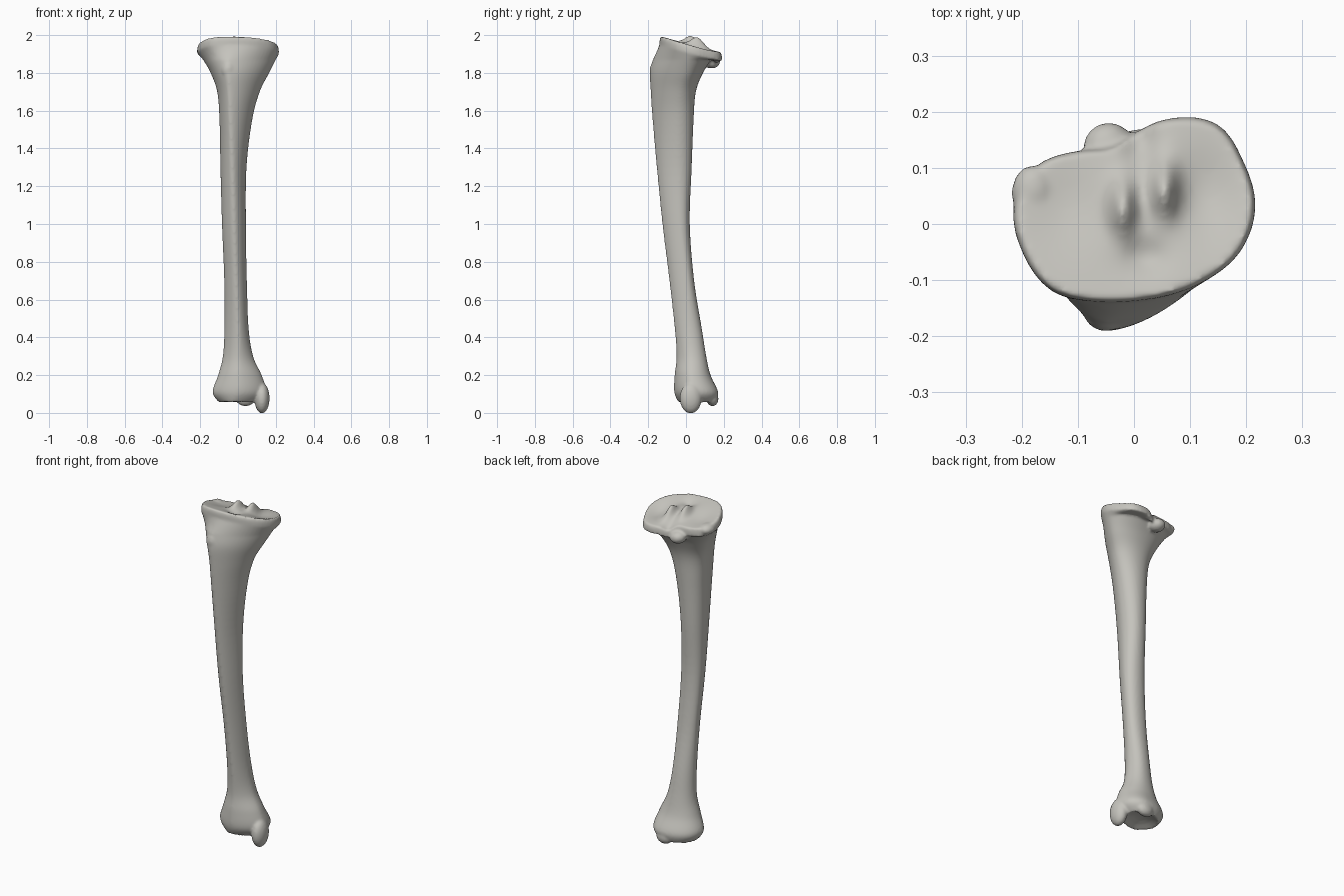
import bpy, bmesh, math
from mathutils import Matrix, Vector

if "Cube" in bpy.data.objects:
    bpy.data.objects.remove(bpy.data.objects["Cube"], do_unlink=True)

SIDES = 64

# Shaft sections: height, x min, x max, y front, y back, crest x, back ridge x, y of widest point
SECTIONS = [
    (0.055, -0.10, 0.11, -0.04, 0.155, -0.02, 0.03, 0.05),
    (0.11, -0.135, 0.15, -0.062, 0.17, 0.0, 0.04, 0.04),
    (0.2, -0.105, 0.125, -0.06, 0.13, 0.0, 0.02, 0.03),
    (0.3, -0.08, 0.08, -0.05, 0.107, 0.0, 0.01, 0.03),
    (0.45, -0.072, 0.056, -0.06, 0.083, 0.0, 0.0, 0.02),
    (0.7, -0.073, 0.047, -0.088, 0.043, -0.01, -0.01, 0.0),
    (1.0, -0.085, 0.042, -0.125, 0.02, -0.02, -0.02, -0.03),
    (1.3, -0.093, 0.045, -0.155, 0.03, -0.03, -0.02, -0.04),
    (1.55, -0.098, 0.075, -0.177, 0.04, -0.04, -0.01, -0.04),
    (1.7, -0.11, 0.115, -0.187, 0.052, -0.045, 0.0, -0.03),
    (1.8, -0.145, 0.165, -0.19, 0.09, -0.05, 0.02, 0.0),
    (1.87, -0.185, 0.2, -0.175, 0.135, -0.05, 0.04, 0.02),
]

# Radii of the two-lobed plateau, at equal angles from the model's left
PLATEAU = [0.217, 0.212, 0.21, 0.172, 0.132, 0.115, 0.142, 0.19,
           0.215, 0.215, 0.21, 0.183, 0.168, 0.17, 0.184, 0.206]
CENTRE = Vector((0, 0.03))


def catmull(a, b, c, d, t):
    return b + 0.5 * t * (c - a + t * (2 * a - 5 * b + 4 * c - d + t * (3 * (b - c) + d - a)))


def section_at(i, t):
    pick = [SECTIONS[min(max(i + k, 0), len(SECTIONS) - 1)] for k in (-1, 0, 1, 2)]
    return [catmull(*values, t) for values in zip(*pick)]


def section_ring(section):
    """Four superellipse quarters, pointed at the front crest and full at the back."""
    z, x0, x1, y0, y1, crest, ridge, mid = section
    ring = []
    for k in range(SIDES):
        a = math.tau * k / SIDES
        c, s = math.cos(a), math.sin(a)
        power = 2 / (1.65 if s < 0 else 2.1)
        u, v = abs(c) ** power, abs(s) ** power
        pole = ridge if s > 0 else crest
        x = pole + u * ((x1 if c > 0 else x0) - pole)
        y = mid + v * ((y1 if s > 0 else y0) - mid)
        ring.append(Vector((x, y, z)))
    return ring


def bump(x, y, cx, cy, wx, wy):
    return math.exp(-((x - cx) / wx) ** 2 - ((y - cy) / wy) ** 2)


def plateau_height(x, y):
    """Backward slope with two shallow dishes, twin spines and a front groove."""
    z = 1.958 - 0.26 * y
    z -= 0.022 * bump(x, y, 0.13, 0.05, 0.06, 0.08)
    z -= 0.012 * bump(x, y, -0.12, 0.03, 0.06, 0.07)
    z += 0.05 * bump(x, y, -0.02, 0.03, 0.022, 0.045)
    z += 0.056 * bump(x, y, 0.055, 0.06, 0.022, 0.045)
    z -= 0.018 * bump(x, y, 0.02, -0.06, 0.04, 0.03)
    z -= 0.025 * bump(x, y, 0.01, 0.15, 0.03, 0.04)
    return z


def plateau_ring(scale, drop):
    ring = []
    n = len(PLATEAU)
    for k in range(SIDES):
        i, t = divmod(k * n / SIDES, 1)
        r = catmull(*[PLATEAU[(int(i) + j) % n] for j in (-1, 0, 1, 2)], t) * scale
        a = math.tau * k / SIDES
        x, y = CENTRE.x + r * math.cos(a), CENTRE.y + r * math.sin(a)
        ring.append(Vector((x, y, plateau_height(x, y) - drop)))
    return ring


rings = []
# Hollow ankle socket, from its middle out to the rim
for s in (0.05, 0.3, 0.6, 0.85):
    ring = section_ring(SECTIONS[0])
    mid = sum(ring, Vector()) / SIDES
    rings.append([mid + (p - mid) * s + Vector((0, 0, 0.025 * (1 - s * s))) for p in ring])

# Shaft
STEPS = 6
for i in range(len(SECTIONS) - 1):
    rings += [section_ring(section_at(i, k / STEPS)) for k in range(STEPS)]
rings.append(section_ring(SECTIONS[-1]))

# Knee rim and plateau, from the edge in to the middle
rings += [plateau_ring(1.0, 0.045), plateau_ring(0.995, 0.02), plateau_ring(0.965, 0.0)]
rings += [plateau_ring(1 - k / 16, 0.0) for k in range(1, 16)]

bm = bmesh.new()
loops = [[bm.verts.new(p) for p in ring] for ring in rings]
for low, high in zip(loops, loops[1:]):
    for k in range(SIDES):
        j = (k + 1) % SIDES
        bm.faces.new((low[k], low[j], high[j], high[k]))
bm.faces.new(loops[0][::-1])
bm.faces.new(loops[-1])


def add_knob(centre, radii, tilt=0.0):
    matrix = (Matrix.Translation(centre) @ Matrix.Rotation(tilt, 4, 'Y')
              @ Matrix.Diagonal((*radii, 1)))
    bmesh.ops.create_icosphere(bm, subdivisions=4, radius=1, matrix=matrix)


add_knob((0.127, 0.025, 0.078), (0.04, 0.058, 0.081))         # inner ankle knob
add_knob((0.04, 0.14, 0.075), (0.05, 0.032, 0.04))            # rear ankle lip
add_knob((-0.045, 0.135, 1.86), (0.046, 0.046, 0.036), 0.2)   # outer rear knee facet
add_knob((-0.05, -0.155, 1.815), (0.04, 0.036, 0.055))        # front knee bump
add_knob((-0.18, 0.055, 1.915), (0.038, 0.05, 0.03))          # outer knee bump

mesh = bpy.data.meshes.new("shin_bone")
bm.to_mesh(mesh)
bm.free()
bone = bpy.data.objects.new("shin_bone", mesh)
bpy.context.collection.objects.link(bone)

# Fuse the parts into one soft surface
remesh = bone.modifiers.new("fuse", 'REMESH')
remesh.mode = 'VOXEL'
remesh.voxel_size = 0.007
remesh.use_smooth_shade = True
smooth = bone.modifiers.new("soften", 'SMOOTH')
smooth.factor = 0.5
smooth.iterations = 6

# Bone colour
color = (0.56, 0.55, 0.51, 1)
material = bpy.data.materials.new("bone_grey")
material.use_nodes = True
material.diffuse_color = color
material.node_tree.nodes["Principled BSDF"].inputs["Base Color"].default_value = color
mesh.materials.append(material)
for face in mesh.polygons:
    face.use_smooth = True
